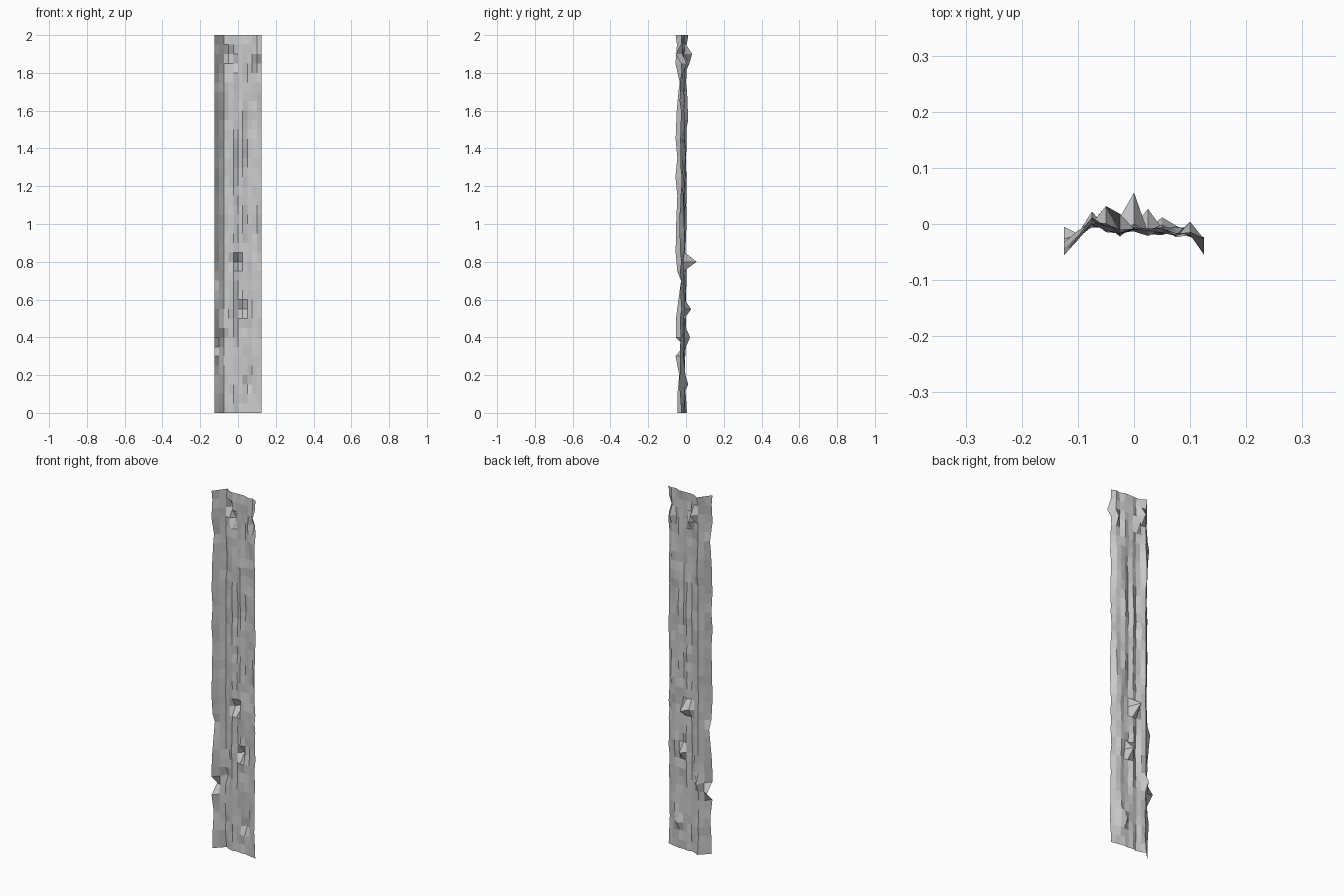
import bpy, bmesh, random

if "Cube" in bpy.data.objects:
    bpy.data.objects.remove(bpy.data.objects["Cube"])

random.seed(4)
COLS, ROWS, STEP_X, STEP_Z = 10, 40, 0.025, 0.05

# Average cross-section of the bark strip (y for each column, left to right)
profile = [-0.047, -0.021, 0.0, -0.008, -0.014, -0.007, -0.014, -0.009, -0.014, -0.018, -0.028]

# Wavy left border: (z, y)
border = [(0, -0.045), (0.1, -0.045), (0.2, -0.036), (0.3, -0.055), (0.35, -0.005),
          (0.4, -0.054), (0.5, -0.053), (0.6, -0.040), (0.7, -0.026), (0.75, -0.046),
          (0.85, -0.055), (1.0, -0.052), (1.15, -0.046), (1.25, -0.056), (1.35, -0.046),
          (1.45, -0.055), (1.6, -0.049), (1.7, -0.040), (1.75, -0.033), (1.85, -0.056),
          (1.95, -0.048), (2.0, -0.055)]

# Knots that poke out backwards: (column, row) -> y
knots = {(5, 16): 0.056, (4, 16): 0.012, (3, 38): 0.032, (4, 37): 0.018, (2, 40): 0.012,
         (6, 11): 0.027, (2, 8): 0.022, (7, 3): 0.012, (9, 37): 0.004, (10, 38): -0.055}


def border_y(z):
    for (z0, y0), (z1, y1) in zip(border, border[1:]):
        if z <= z1 + 1e-6:
            return y0 + (y1 - y0) * (z - z0) / (z1 - z0)
    return border[-1][1]


# Bark strip: a regular grid sheet with rough vertical ridges
bm = bmesh.new()
grid = []
for i in range(COLS + 1):
    column, drift = [], 0.0
    for j in range(ROWS + 1):
        drift = 0.6 * drift + random.gauss(0, 0.003)
        z = j * STEP_Z
        y = border_y(z) if i == 0 else profile[i] + drift
        y = knots.get((i, j), y)
        column.append(bm.verts.new(((i - COLS / 2) * STEP_X, y, z)))
    grid.append(column)
for i in range(COLS):
    for j in range(ROWS):
        bm.faces.new((grid[i][j], grid[i + 1][j], grid[i + 1][j + 1], grid[i][j + 1]))

mesh = bpy.data.meshes.new("bark_strip")
bm.to_mesh(mesh)
bm.free()
bpy.context.collection.objects.link(bpy.data.objects.new("bark_strip", mesh))
